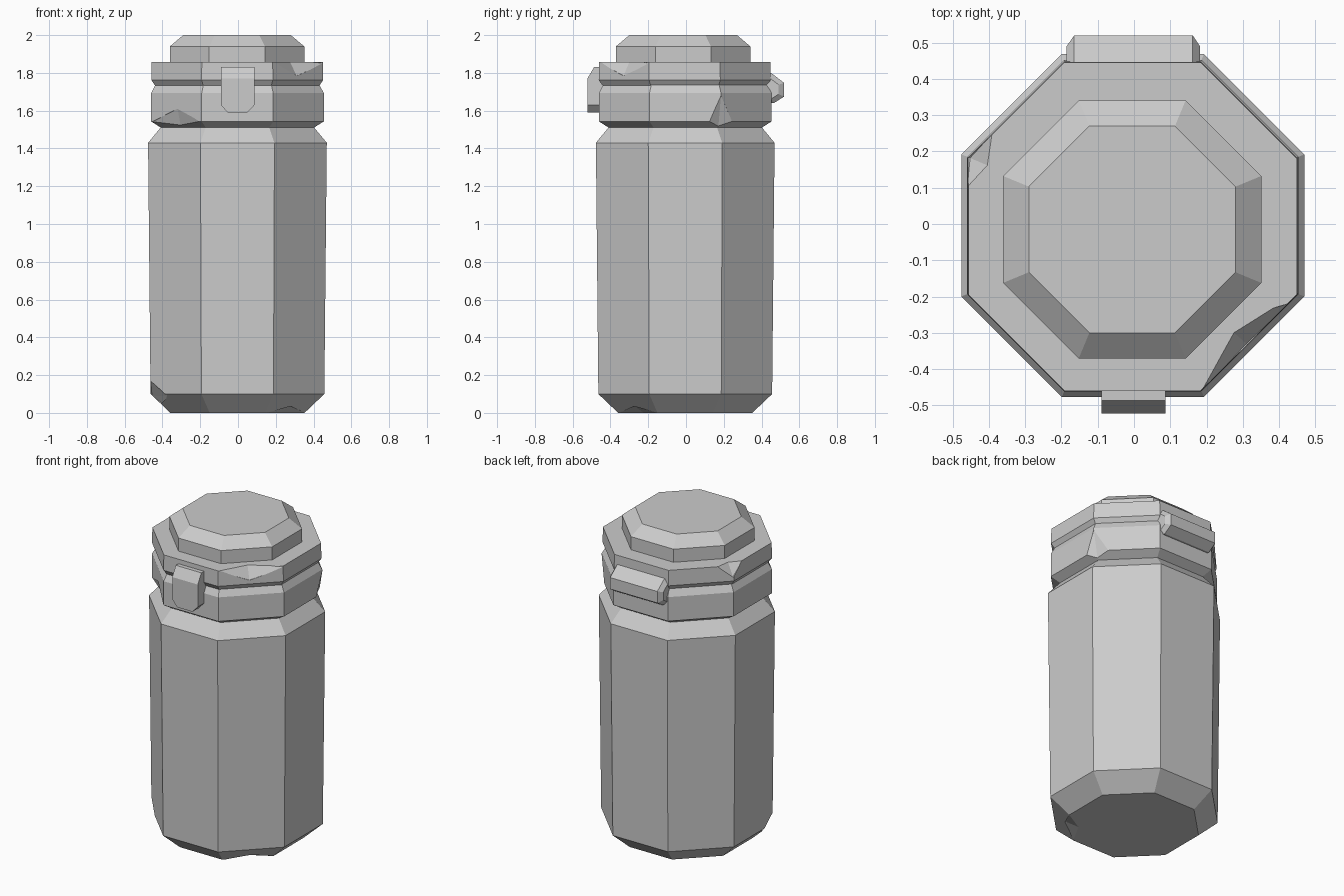
import bpy, bmesh, math
from mathutils import Vector

cube = bpy.data.objects.get("Cube")
if cube:
    bpy.data.objects.remove(cube, do_unlink=True)

grey = bpy.data.materials.new("stone grey")
grey.use_nodes = True
COLOUR = (0.6, 0.6, 0.6, 1)
grey.diffuse_color = COLOUR
grey.node_tree.nodes["Principled BSDF"].inputs["Base Color"].default_value = COLOUR


def finish(bm, name):
    bmesh.ops.recalc_face_normals(bm, faces=bm.faces)
    mesh = bpy.data.meshes.new(name)
    bm.to_mesh(mesh)
    bm.free()
    mesh.materials.append(grey)
    obj = bpy.data.objects.new(name, mesh)
    bpy.context.collection.objects.link(obj)
    return obj


def loft(name, rings):
    """Join equal-length point rings into a capped solid."""
    bm = bmesh.new()
    loops = [[bm.verts.new(p) for p in ring] for ring in rings]
    for low, high in zip(loops, loops[1:]):
        n = len(low)
        for i in range(n):
            j = (i + 1) % n
            bm.faces.new((low[i], low[j], high[j], high[i]))
    bm.faces.new(loops[0][::-1])
    bm.faces.new(loops[-1])
    return finish(bm, name)


def octagon(apothem, z, cx, cy):
    r = apothem / math.cos(math.pi / 8)
    angles = [math.pi / 8 + i * math.pi / 4 for i in range(8)]
    return [(cx + r * math.cos(a), cy + r * math.sin(a), z) for a in angles]


def turned(name, profile, cx=-0.003, cy=-0.004):
    return loft(name, [octagon(a, z, cx, cy) for a, z in profile])


def chip(obj, points):
    """Knock a faceted chip out of an edge with a convex cutter."""
    bm = bmesh.new()
    for p in points:
        bm.verts.new(Vector(p))
    bmesh.ops.convex_hull(bm, input=bm.verts)
    cutter = finish(bm, "chip_cutter")
    cutter.hide_render = True
    mod = obj.modifiers.new("chip", 'BOOLEAN')
    mod.operation = 'DIFFERENCE'
    mod.solver = 'EXACT'
    mod.object = cutter
    bpy.context.view_layer.update()
    graph = bpy.context.evaluated_depsgraph_get()
    mesh = bpy.data.meshes.new_from_object(obj.evaluated_get(graph))
    obj.modifiers.clear()
    obj.data = mesh
    bpy.data.objects.remove(cutter, do_unlink=True)


# Stacked eight-sided parts
body = turned("jar_body", [(0.355, 0), (0.46, 0.10), (0.473, 1.43), (0.405, 1.512)])
collar = turned("neck_collar", [(0.405, 1.51), (0.457, 1.543), (0.457, 1.693), (0.435, 1.735)])
lid = turned("lid_rim", [(0.435, 1.733), (0.455, 1.762), (0.453, 1.858)], -0.004, -0.007)
turned("lid_cap", [(0.356, 1.85), (0.356, 1.94), (0.285, 2.0)], -0.005, -0.015)

# Chips in the lid rim
chip(lid, [(0.18, -0.47, 1.86), (0.27, -0.295, 1.87), (0.31, -0.33, 1.785),
           (0.46, -0.19, 1.85), (0.42, -0.45, 1.785), (0.42, -0.45, 1.95)])
chip(lid, [(-0.46, 0.10, 1.86), (-0.39, 0.25, 1.86), (-0.40, 0.16, 1.865),
           (-0.452, 0.182, 1.785), (-0.56, 0.23, 1.785), (-0.54, 0.23, 1.95)])

# Chips in the collar
chip(collar, [(-0.455, -0.195, 1.54), (-0.195, -0.46, 1.54), (-0.32, -0.33, 1.61),
              (-0.30, -0.30, 1.50), (-0.42, -0.43, 1.61), (-0.42, -0.43, 1.45)])
chip(collar, [(0.455, 0.12, 1.535), (0.39, 0.25, 1.53), (0.41, 0.17, 1.50),
              (0.453, 0.185, 1.68), (0.56, 0.23, 1.68), (0.56, 0.23, 1.45)])

# Chips in the base
chip(body, [(-0.462, -0.195, 0.17), (-0.37, -0.28, 0.09), (-0.455, -0.10, 0.09),
            (-0.40, -0.165, 0.05), (-0.56, -0.23, 0.17), (-0.56, -0.23, 0.0)])
chip(body, [(0.15, -0.355, 0), (0.355, -0.15, 0), (0.275, -0.27, 0.035),
            (0.21, -0.21, -0.01), (0.40, -0.40, 0.035), (0.35, -0.35, -0.1)])

# Front latch: plate with clipped lower corners and a sloped top front
plate = [(-0.09, 1.77), (-0.09, 1.63), (-0.055, 1.59), (0.05, 1.59), (0.087, 1.63), (0.087, 1.77)]
top = {1.77: 1.83}
loft("front_latch", [[(x, -0.42, top.get(z, z)) for x, z in plate],
                     [(x, -0.487, top.get(z, z)) for x, z in plate],
                     [(x, -0.522, z) for x, z in plate]])

# Back hinge: bevelled bar with narrowed ends
bar = [(0.42, 1.81), (0.45, 1.80), (0.52, 1.747), (0.52, 1.675), (0.465, 1.64), (0.42, 1.64)]


def hinge_ring(x, scale):
    return [(x, 0.42 + (y - 0.42) * scale, 1.715 + (z - 1.715) * scale) for y, z in bar]


loft("back_hinge", [hinge_ring(-0.186, 0.7), hinge_ring(-0.165, 1),
                    hinge_ring(0.162, 1), hinge_ring(0.182, 0.7)])
